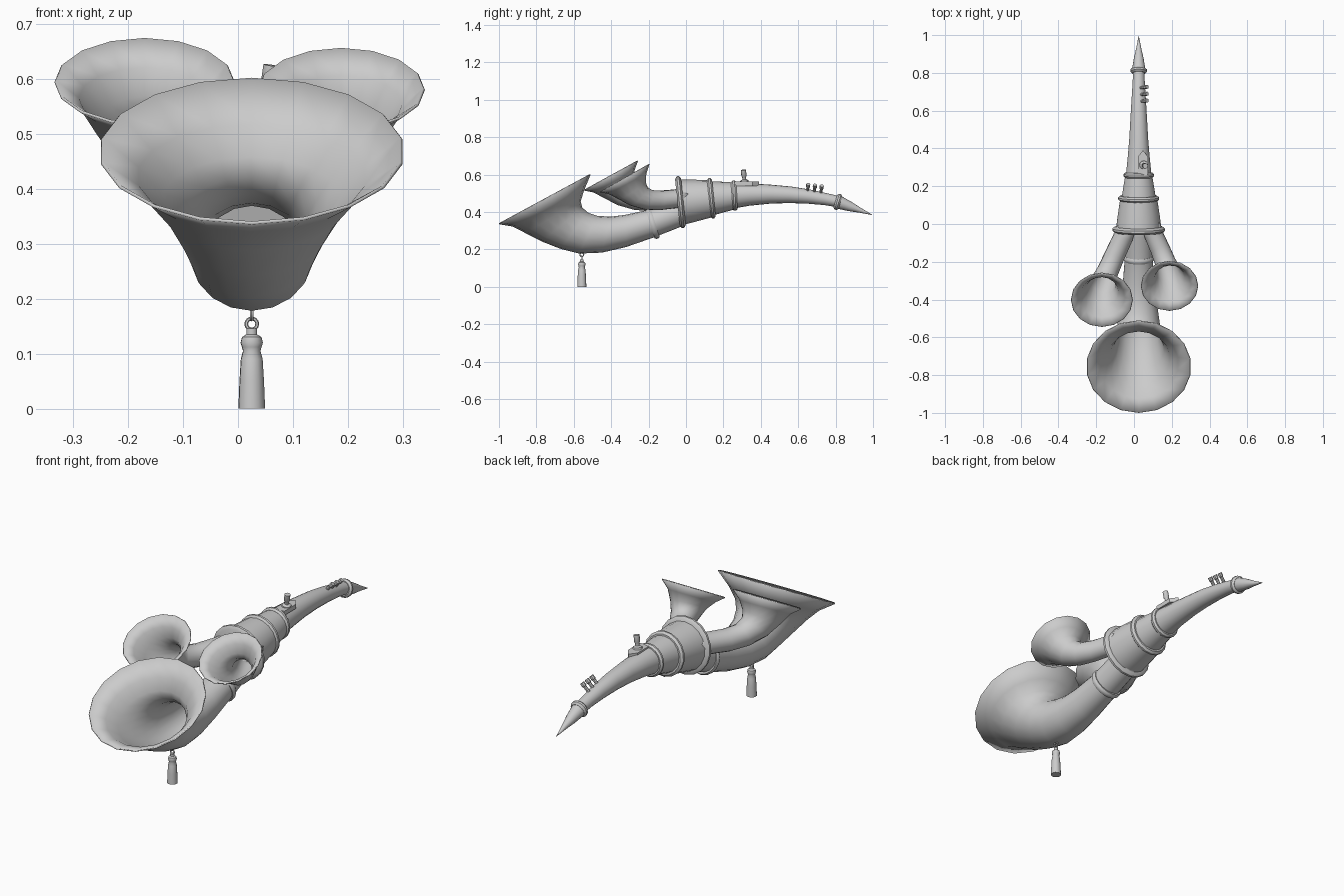
import bpy
import math
from mathutils import Vector

if "Cube" in bpy.data.objects:
    bpy.data.objects.remove(bpy.data.objects["Cube"])

CX = 0.025  # x of the main pipe axis

grey = bpy.data.materials.new("plain grey")
grey.diffuse_color = (0.6, 0.6, 0.6, 1)
grey.use_nodes = True
grey.node_tree.nodes["Principled BSDF"].inputs["Base Color"].default_value = grey.diffuse_color


def tube(name, sections, segs=18, caps=True, wall=0):
    """Skin round rings; each section is (centre, radius vector)."""
    cs = [Vector(c) for c, u in sections]
    verts, faces = [], []
    n = len(cs)
    for i, (c, u) in enumerate(sections):
        u = Vector(u)
        t = cs[min(i + 1, n - 1)] - cs[max(i - 1, 0)]
        s = t.cross(u).normalized() * u.length
        for k in range(segs):
            a = 2 * math.pi * k / segs
            verts.append(cs[i] + u * math.cos(a) + s * math.sin(a))
    for i in range(n - 1):
        for k in range(segs):
            a, b = i * segs + k, i * segs + (k + 1) % segs
            faces.append((a, b, b + segs, a + segs))
    if caps:
        faces.append(tuple(reversed(range(segs))))
        faces.append(tuple(range((n - 1) * segs, n * segs)))
    me = bpy.data.meshes.new(name)
    me.from_pydata(verts, [], faces)
    me.materials.append(grey)
    ob = bpy.data.objects.new(name, me)
    bpy.context.collection.objects.link(ob)
    if wall:
        m = ob.modifiers.new("wall", 'SOLIDIFY')
        m.thickness, m.offset = wall, -1
    smooth(ob)
    return ob


def smooth(ob):
    bpy.ops.object.select_all(action='DESELECT')
    ob.select_set(True)
    bpy.context.view_layer.objects.active = ob
    bpy.ops.object.shade_smooth_by_angle(angle=math.radians(40))


def side_tube(name, rows, **kw):
    """Rows give x, then low and high outline points (y, z)."""
    secs = []
    for x, yl, zl, yh, zh in rows:
        secs.append(((x, (yl + yh) / 2, (zl + zh) / 2),
                     (0, (yh - yl) / 2, (zh - zl) / 2)))
    return tube(name, secs, **kw)


def lathe(name, base, axis, profile, segs=12):
    """Turned shape along an axis from (distance, radius) pairs."""
    base, axis = Vector(base), Vector(axis).normalized()
    u = axis.orthogonal().normalized()
    return tube(name, [(base + axis * d, u * r) for d, r in profile], segs)


def collar(name, y, z, slope, r, w, inner=0.9):
    lathe(name, (CX, y, z), (0, 1, slope),
          [(-w, r * inner), (-w * 0.35, r), (w * 0.35, r), (w, r * inner)], 18)


# Large lower horn
side_tube("large_horn", [(CX, *p) for p in [
    (-1.0, .335, -.51, .60), (-.925, .322, -.545, .515),
    (-.86, .288, -.563, .458), (-.77, .242, -.555, .425),
    (-.67, .203, -.525, .397), (-.57, .178, -.475, .380),
    (-.45, .183, -.405, .375), (-.32, .213, -.325, .385),
    (-.17, .265, -.21, .410), (-.03, .320, -.07, .460),
    (.03, .350, .0, .480)]], caps=False, wall=.006)
collar("large_horn_collar", -.178, .338, .32, .084, .014, .94)

# Two small upper horns
side_tube("left_horn", [
    (-.17, -.545, .515, -.257, .673), (-.17, -.495, .505, -.276, .620),
    (-.17, -.435, .473, -.276, .570), (-.162, -.365, .437, -.262, .538),
    (-.14, -.275, .411, -.23, .518), (-.105, -.18, .405, -.165, .513),
    (-.06, -.08, .415, -.07, .520), (-.03, .01, .430, .01, .530)],
    segs=16, caps=False, wall=.005)
side_tube("right_horn", [
    (.188, -.46, .505, -.195, .655), (.188, -.415, .497, -.212, .605),
    (.188, -.36, .468, -.215, .560), (.18, -.30, .435, -.205, .532),
    (.165, -.22, .413, -.18, .517), (.138, -.14, .410, -.125, .513),
    (.105, -.06, .420, -.055, .520), (.085, .01, .430, .01, .530)],
    segs=16, caps=False, wall=.005)

# Stepped sleeves and the tapering neck
side_tube("front_sleeve", [(CX, *p) for p in [
    (-.03, .328, -.03, .573), (.05, .348, .045, .573), (.14, .372, .13, .570)]])
side_tube("rear_sleeve", [(CX, *p) for p in [
    (.13, .378, .125, .565), (.19, .395, .19, .562), (.265, .415, .26, .558)]])
side_tube("neck", [(CX, *p) for p in [
    (.25, .418, .26, .556), (.34, .434, .35, .553), (.45, .445, .455, .546),
    (.55, .448, .565, .536), (.65, .445, .67, .519), (.74, .437, .76, .499),
    (.81, .426, .825, .484)]])
collar("front_collar", -.03, .453, .1, .14, .016)
collar("middle_collar", .135, .473, .1, .109, .014)
collar("rear_collar", .258, .488, .05, .081, .014)
collar("mouth_collar", .812, .454, -.3, .044, .014, .8)

# Pointed mouthpiece
lathe("mouthpiece", (CX, .82, .451), (0, .175, -.066),
      [(0, .035), (.06, .026), (.12, .013), (.187, .001)], 16)

# Pointed thumb plate with its post
outline = [(.02, .26), (.075, .26), (.075, .355), (.048, .39), (.02, .355)]
pv = [(x, y, z) for z in (.540, .562) for x, y in outline]
pf = [(4, 3, 2, 1, 0), (5, 6, 7, 8, 9)]
pf += [(i, (i + 1) % 5, (i + 1) % 5 + 5, i + 5) for i in range(5)]
me = bpy.data.meshes.new("thumb_plate")
me.from_pydata(pv, [], pf)
me.materials.append(grey)
plate = bpy.data.objects.new("thumb_plate", me)
bpy.context.collection.objects.link(plate)
lathe("thumb_post", (.05, .313, .555), (.01, -.006, .07),
      [(0, .024), (.014, .022), (.02, .01), (.032, .01), (.038, .014),
       (.071, .014)], 10)

# Three slanted finger pins
for i in range(3):
    lathe("finger_pin_%d" % (i + 1), (.03, .648 + .036 * i, .503 - .004 * i),
          (.04, .006, .046),
          [(0, .008), (.04, .008), (.043, .011), (.061, .011)], 8)

# Tassel with its hanging rings
lathe("tassel", (CX, -.557, 0), (0, 0, 1),
      [(0, .0245), (.05, .0225), (.09, .020), (.105, .016), (.112, .018),
       (.12, .0205), (.13, .018), (.135, .010), (.146, .010)], 14)
for i, (z, turn) in enumerate([(.154, 0), (.172, math.pi / 2)]):
    bpy.ops.mesh.primitive_torus_add(
        major_segments=14, minor_segments=6, major_radius=.010,
        minor_radius=.0035, location=(CX, -.557, z),
        rotation=(math.pi / 2, 0, turn))
    ring = bpy.context.object
    ring.name = "tassel_ring_%d" % (i + 1)
    ring.data.materials.append(grey)
    smooth(ring)
